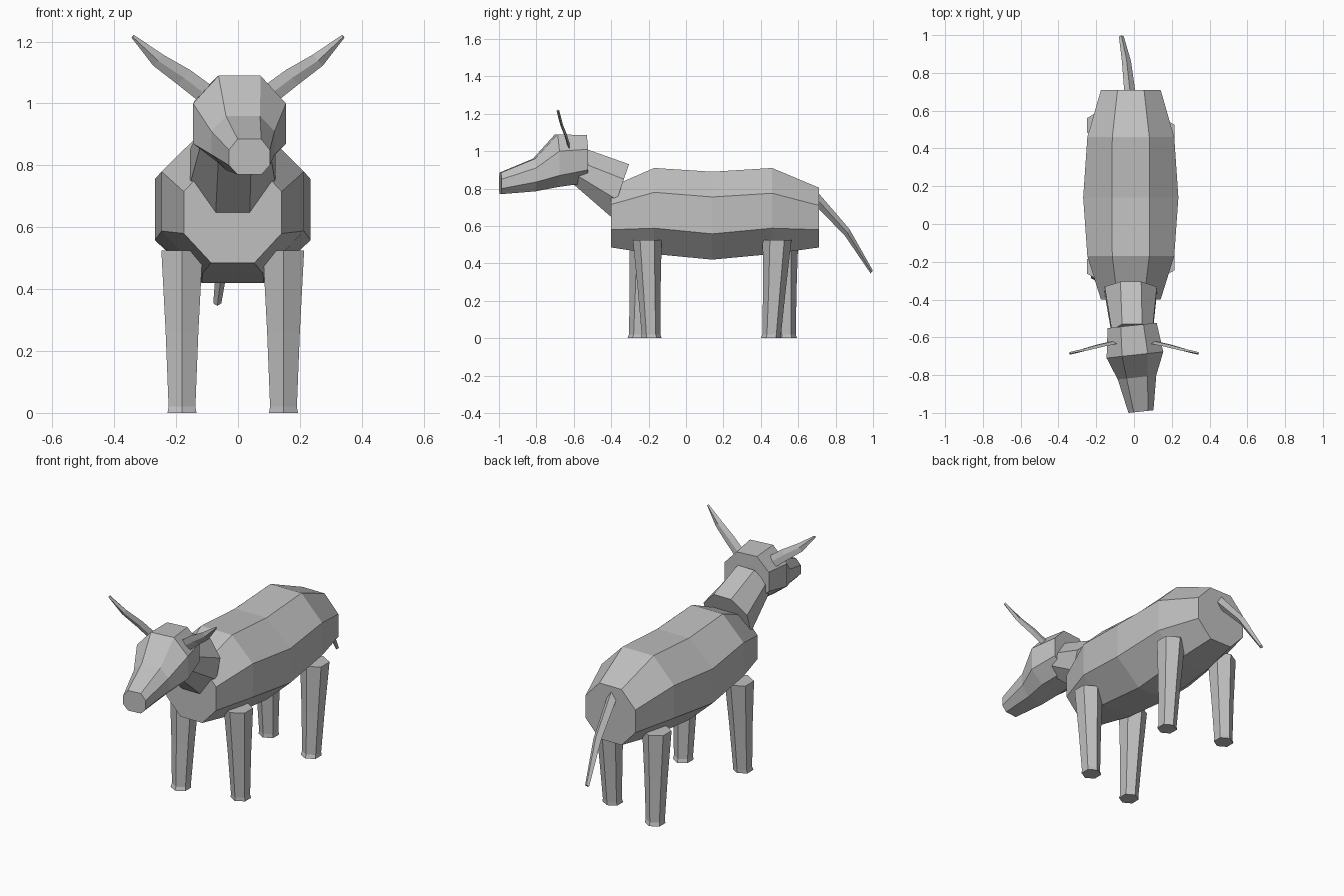
import bpy, bmesh
from math import cos, sin, pi
from mathutils import Vector

if "Cube" in bpy.data.objects:
    bpy.data.objects.remove(bpy.data.objects["Cube"])

grey = bpy.data.materials.new("plain grey")
grey.use_nodes = True
colour = (0.53, 0.53, 0.53, 1)
grey.diffuse_color = colour
grey.node_tree.nodes["Principled BSDF"].inputs["Base Color"].default_value = colour


def loft(name, rings):
    """Skin a list of equal-sized point rings and cap both ends."""
    bm = bmesh.new()
    loops = [[bm.verts.new(p) for p in ring] for ring in rings]
    count = len(loops[0])
    for a, b in zip(loops, loops[1:]):
        for i in range(count):
            j = (i + 1) % count
            bm.faces.new((a[i], a[j], b[j], b[i]))
    bm.faces.new(loops[0])
    bm.faces.new(loops[-1])
    bmesh.ops.recalc_face_normals(bm, faces=bm.faces[:])
    mesh = bpy.data.meshes.new(name)
    bm.to_mesh(mesh)
    bm.free()
    mesh.materials.append(grey)
    obj = bpy.data.objects.new(name, mesh)
    bpy.context.collection.objects.link(obj)
    return obj


def octagon(x, flat, side, heights, y_top, y_bottom, yaw=0.0):
    """Eight-sided section: heights run top, upper side, lower side, bottom."""
    top, bottom = heights[0], heights[-1]
    widths = (flat, side, side, flat)
    right = []
    left = []
    for z, w in zip(heights, widths):
        y = y_bottom + (y_top - y_bottom) * (z - bottom) / (top - bottom)
        right.append((x + w, y + yaw * w, z))
        left.append((x - w, y - yaw * w, z))
    return right + left[::-1]


def diamond(centre, across, thick):
    c, a, t = Vector(centre), Vector(across), Vector(thick)
    return [c + a, c + t, c - a, c - t]


MID = -0.017

# Barrel body
body = [(-0.40, 0.07, 0.158, (0.81, 0.715, 0.58, 0.485)),
        (-0.17, 0.098, 0.23, (0.91, 0.78, 0.588, 0.45)),
        (0.14, 0.10, 0.252, (0.89, 0.755, 0.558, 0.42)),
        (0.46, 0.098, 0.23, (0.91, 0.775, 0.588, 0.45)),
        (0.71, 0.07, 0.158, (0.805, 0.71, 0.58, 0.485))]
loft("body", [octagon(MID, f, s, h, y, y) for y, f, s, h in body])

# Neck, tilted sections from chest to skull
loft("neck", [
    octagon(MID, 0.055, 0.138, (0.93, 0.85, 0.74, 0.648), -0.305, -0.40),
    octagon(-0.01, 0.053, 0.108, (1.01, 0.94, 0.875, 0.83), -0.53, -0.61)])

# Head, turned slightly to its left
head = [(-0.537, -0.01, 0.06, 0.13, (1.085, 1.01, 0.90, 0.83)),
        (-0.693, 0.005, 0.068, 0.15, (1.09, 1.00, 0.87, 0.808)),
        (-0.812, 0.016, 0.055, 0.102, (0.96, 0.91, 0.835, 0.785)),
        (-0.993, 0.037, 0.038, 0.066, (0.885, 0.85, 0.80, 0.77))]
loft("head", [octagon(x, f, s, h, y, y, 0.11) for y, x, f, s, h in head])

# Thin curved horns
for side, label in ((1, "left"), (-1, "right")):
    stations = [(0.07, -0.62, 1.005, 0.034), (0.175, -0.643, 1.085, 0.031),
                (0.258, -0.665, 1.14, 0.024), (0.34, -0.685, 1.217, 0.006)]
    loft(label + "_horn", [
        diamond((side * x, y, z), (side * -0.66 * w, -0.15 * w, 0.75 * w),
                (0, 0.007, 0.002))
        for x, y, z, w in stations])


# Six-sided tapering legs with a small flared hoof
def leg(name, side, y_top, y_foot):
    rings = []
    for z, r, t in ((0.525, 0.077, 0), (0.26, 0.061, 0.5),
                    (0.02, 0.050, 1), (0, 0.054, 1.15)):
        y = y_top + (y_foot - y_top) * t
        x = MID + side * 0.164
        rings.append([(x + r * sin(i * pi / 3), y + r * cos(i * pi / 3), z)
                      for i in range(6)])
    loft(name, rings)


leg("front_left_leg", 1, -0.207, -0.187)
leg("front_right_leg", -1, -0.225, -0.255)
leg("rear_left_leg", 1, 0.487, 0.458)
leg("rear_right_leg", -1, 0.523, 0.537)

# Hanging tail
loft("tail", [
    diamond((-0.02, 0.68, 0.765), (0.03, 0, 0), (0, 0.012, 0.03)),
    diamond((-0.04, 0.862, 0.565), (0.024, 0, 0), (0, 0.012, 0.018)),
    diamond((-0.067, 0.993, 0.354), (0.013, 0, 0), (0, 0.006, 0.008))])
